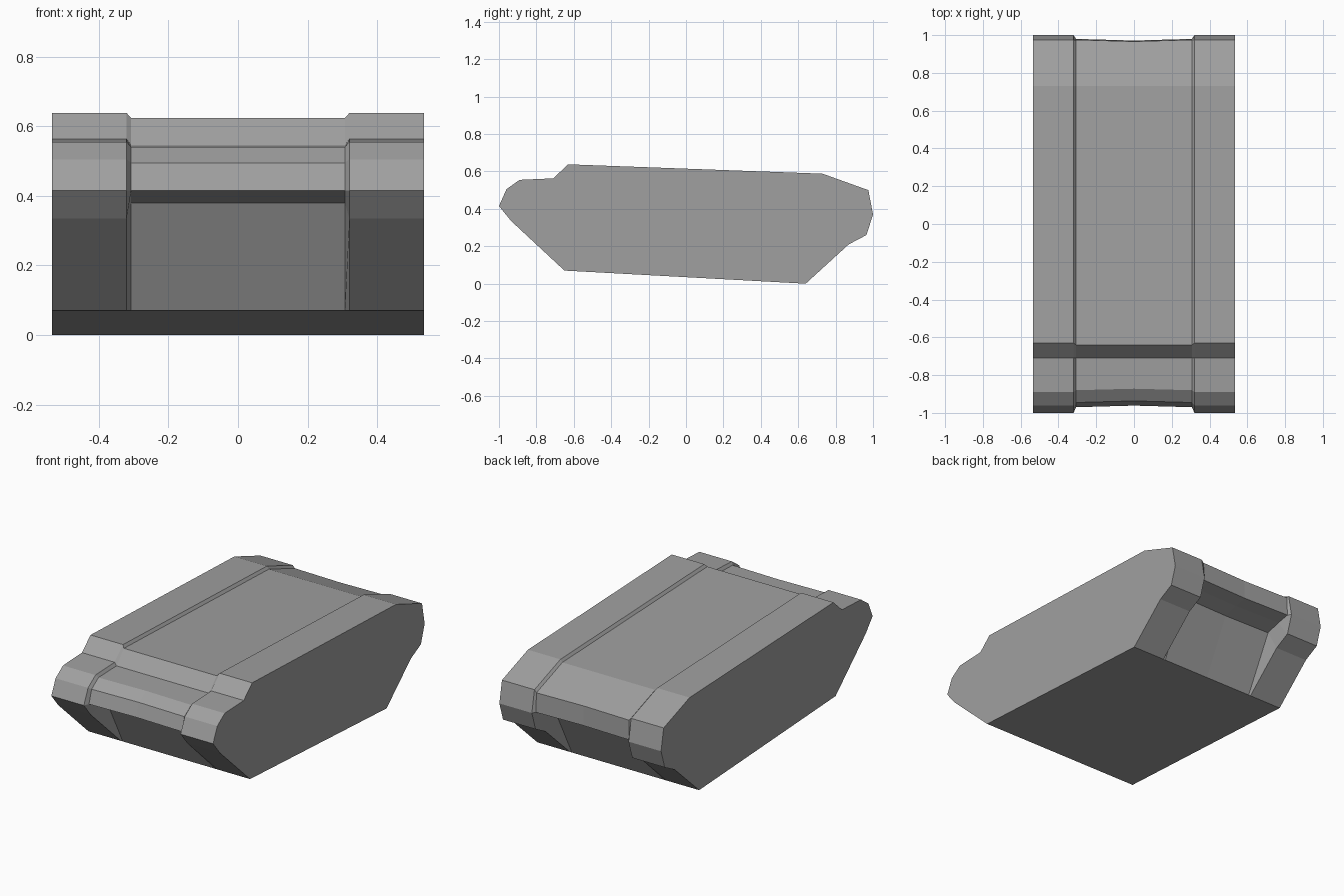
import bpy
import bmesh

cube = bpy.data.objects.get("Cube")
if cube:
    bpy.data.objects.remove(cube, do_unlink=True)

paint = bpy.data.materials.new("hull grey")
paint.use_nodes = True
paint.diffuse_color = (0.35, 0.35, 0.35, 1)
paint.node_tree.nodes["Principled BSDF"].inputs["Base Color"].default_value = paint.diffuse_color

# Side profiles as (y, z), starting at the front of the belly and going over the top
track_cover = [(-0.65, 0.07), (-0.935, 0.335), (-1.0, 0.415), (-0.96, 0.505),
               (-0.89, 0.555), (-0.71, 0.563), (-0.63, 0.638), (0.73, 0.588),
               (0.975, 0.50), (1.0, 0.37), (0.965, 0.26), (0.87, 0.21), (0.64, 0)]
centre_body = [(-0.65, 0.07), (-0.81, 0.38), (-0.97, 0.415), (-0.945, 0.495),
               (-0.88, 0.54), (-0.71, 0.545), (-0.64, 0.623), (0.73, 0.573),
               (0.975, 0.485), (0.98, 0.37), (0.90, 0.355), (0.81, 0.33), (0.64, 0)]
# The middle of the centre body is pulled in very slightly at both ends
middle = [(y * 0.991 if abs(y) > 0.75 else y, z) for y, z in centre_body]

half = [(0.535, track_cover), (0.32, track_cover), (0.307, centre_body)]
stations = ([(-x, p) for x, p in half] + [(0, middle)] + half[::-1])

# Loft the hull across its width
bm = bmesh.new()
rings = [[bm.verts.new((x, y, z)) for y, z in profile] for x, profile in stations]
for a, b in zip(rings, rings[1:]):
    for i in range(len(a)):
        j = (i + 1) % len(a)
        bm.faces.new((a[i], a[j], b[j], b[i]))

# Flat outer sides
bm.faces.new(rings[0])
bm.faces.new(rings[-1])

# Merge the belly seams where both profiles meet and tidy the normals
bmesh.ops.remove_doubles(bm, verts=bm.verts, dist=0.0001)
bmesh.ops.recalc_face_normals(bm, faces=bm.faces)

mesh = bpy.data.meshes.new("hull")
bm.to_mesh(mesh)
bm.free()
mesh.materials.append(paint)
hull = bpy.data.objects.new("hull", mesh)
bpy.context.collection.objects.link(hull)
